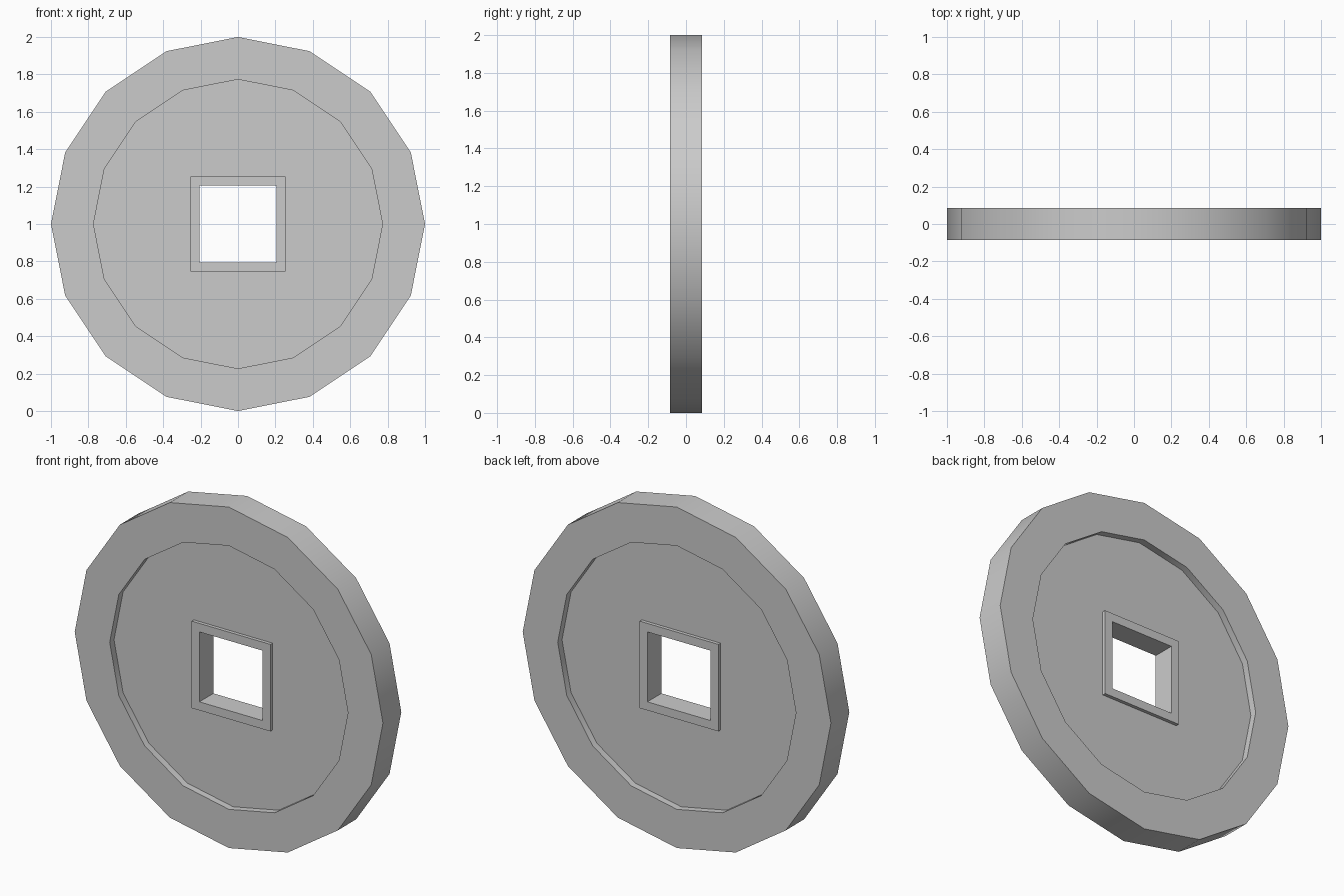
import bpy, bmesh, math

if "Cube" in bpy.data.objects:
    bpy.data.objects.remove(bpy.data.objects["Cube"])

SIDES = 16


def round_ring(radius, y):
    return [(radius * math.cos(a), y, 1 + radius * math.sin(a)) for a in angles]


def square_ring(half, y):
    # square outline sampled at the same angles, so corners land on vertices
    pts = []
    for a in angles:
        c, s = math.cos(a), math.sin(a)
        k = half / max(abs(c), abs(s))
        pts.append((k * c, y, 1 + k * s))
    return pts


angles = [2 * math.pi * i / SIDES for i in range(SIDES)]
rim_y, floor_y, frame_y = 0.085, 0.045, 0.065


def face_rings(side):
    return [
        round_ring(1.0, side * rim_y),        # outer edge
        round_ring(0.773, side * rim_y),      # rim lip
        round_ring(0.773, side * floor_y),    # recessed floor
        square_ring(0.255, side * floor_y),   # raised frame
        square_ring(0.205, side * frame_y),   # square hole (see frame top below)
    ]


def with_frame_wall(side):
    rings = face_rings(side)
    rings.insert(4, square_ring(0.255, side * frame_y))
    return rings


# Closed loop of rings: front from edge to hole, then back from hole to edge
rings = with_frame_wall(-1) + with_frame_wall(1)[::-1]

bm = bmesh.new()
loops = [[bm.verts.new(p) for p in ring] for ring in rings]
for i, a in enumerate(loops):
    b = loops[(i + 1) % len(loops)]
    for j in range(SIDES):
        k = (j + 1) % SIDES
        bm.faces.new((a[j], a[k], b[k], b[j]))

bmesh.ops.recalc_face_normals(bm, faces=bm.faces)
# Merge the coplanar strips along the square sides and floor
bmesh.ops.dissolve_limit(bm, angle_limit=math.radians(1), verts=bm.verts, edges=bm.edges)
mesh = bpy.data.meshes.new("coin")
bm.to_mesh(mesh)
bm.free()

coin = bpy.data.objects.new("coin", mesh)
bpy.context.collection.objects.link(coin)
bpy.context.view_layer.objects.active = coin
coin.select_set(True)
bpy.ops.object.shade_smooth_by_angle(angle=math.radians(30))
